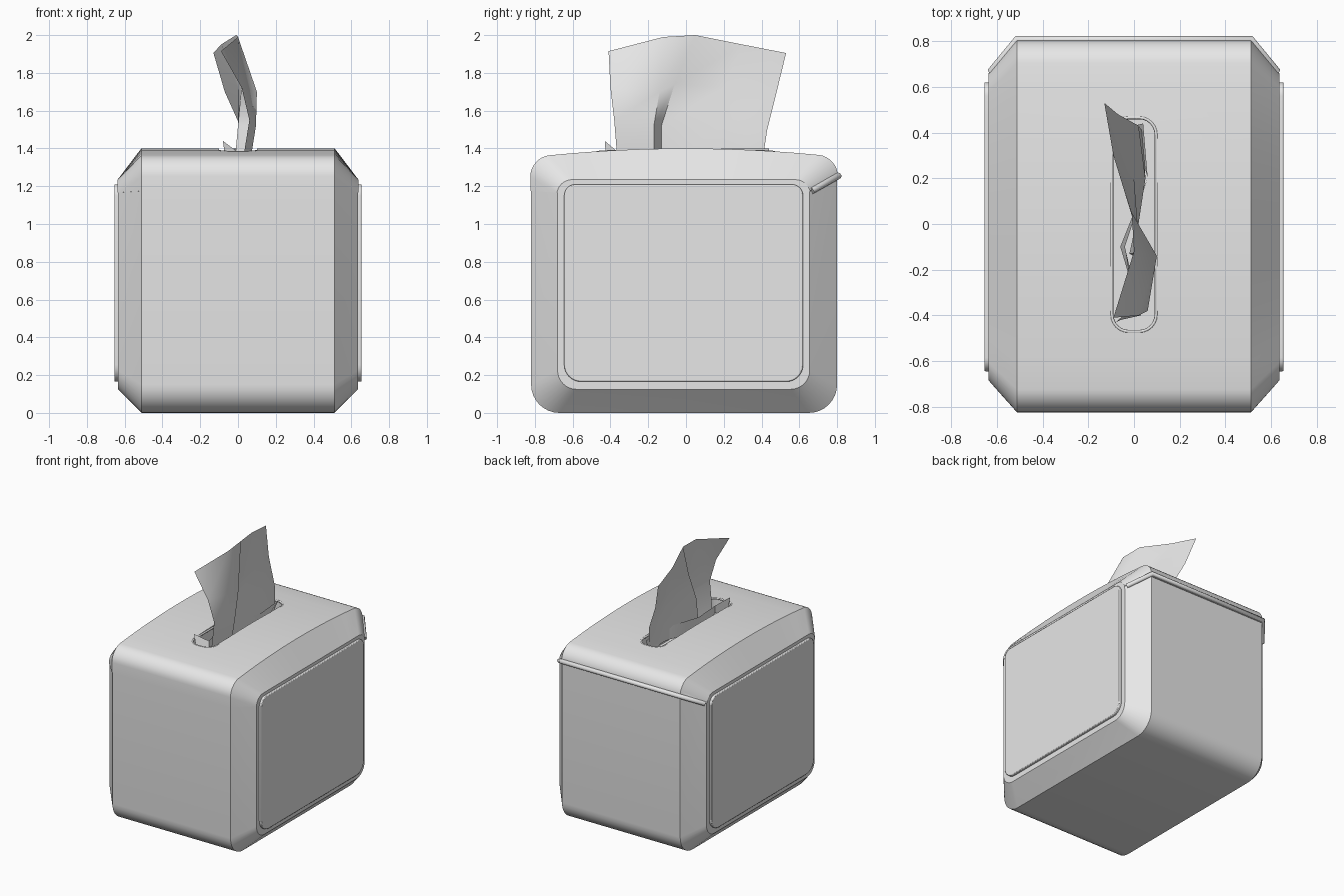
import bpy, bmesh
from math import sin, cos, pi, radians
from mathutils import Vector

cube = bpy.data.objects.get("Cube")
if cube:
    bpy.data.objects.remove(cube)

grey = bpy.data.materials.new("light grey")
grey.use_nodes = True
grey.diffuse_color = (0.8, 0.8, 0.8, 1)
grey.node_tree.nodes["Principled BSDF"].inputs["Base Color"].default_value = (0.8, 0.8, 0.8, 1)


def finish(ob, angle=30):
    ob.data.materials.append(grey)
    bpy.ops.object.select_all(action='DESELECT')
    ob.select_set(True)
    bpy.context.view_layer.objects.active = ob
    if ob.type == 'MESH' and angle:
        bpy.ops.object.shade_smooth_by_angle(angle=radians(angle))
    return ob


def add_object(name, data):
    ob = bpy.data.objects.new(name, data)
    bpy.context.collection.objects.link(ob)
    return ob


def mesh_object(name, bm):
    bmesh.ops.recalc_face_normals(bm, faces=bm.faces)
    me = bpy.data.meshes.new(name)
    bm.to_mesh(me)
    bm.free()
    return add_object(name, me)


def rounded(a0, a1, b0, b1, r_low, r_high, crown=0, seg=8, mids=12):
    """Rounded rectangle with an optionally crowned upper edge."""
    pts = []
    corners = [(a0 + r_low, b0 + r_low, r_low, 2), (a1 - r_low, b0 + r_low, r_low, 3),
               (a1 - r_high, b1 - r_high, r_high, 0), (a0 + r_high, b1 - r_high, r_high, 1)]
    for a, b, r, quarter in corners:
        if quarter == 1:
            pts += [(a1 - r - (a1 - a0 - 2 * r) * i / mids, b1) for i in range(1, mids)]
        for i in range(seg + 1):
            t = (quarter + i / seg) * pi / 2
            pts.append((a + r * cos(t), b + r * sin(t)))
    middle = (b0 + b1) / 2
    return [(a, b - crown * (a / 0.8) ** 2 if b > middle else b) for a, b in pts]


def loft(rings):
    """Skin a list of matching rings and cap both ends."""
    bm = bmesh.new()
    loops = [[bm.verts.new(p) for p in ring] for ring in rings]
    n = len(loops[0])
    for a, b in zip(loops, loops[1:]):
        for i in range(n):
            bm.faces.new((a[i], a[(i + 1) % n], b[(i + 1) % n], b[i]))
    bm.faces.new(loops[0])
    bm.faces.new(loops[-1])
    return bm


def box_part(height, keep_upper):
    outer = rounded(-0.82, 0.8, 0, 1.4, 0.15, 0.1, 0.045)
    inner = rounded(-0.68, 0.655, 0.125, 1.235, 0.1, 0.08)
    bm = loft([[(x, y, z) for y, z in ring] for x, ring in
               ((-0.635, inner), (-0.51, outer), (0.51, outer), (0.635, inner))])
    cut = bmesh.ops.bisect_plane(bm, geom=bm.verts[:] + bm.edges[:] + bm.faces[:],
                                 plane_co=(0, 0, height), plane_no=(0, 0, 1),
                                 clear_inner=keep_upper, clear_outer=not keep_upper)
    edges = [e for e in cut['geom_cut'] if isinstance(e, bmesh.types.BMEdge)]
    bmesh.ops.holes_fill(bm, edges=edges)
    return bm


# Lower box
finish(mesh_object("box_body", box_part(1.24, False)))

# Lid, slightly proud of the box, with its lower edge rising at the back
bm = box_part(1.165, True)
for v in bm.verts:
    if v.co.z < 1.17:
        if v.co.y > 0.62:
            v.co.z += 0.4 * (v.co.y - 0.62)
        elif v.co.y < -0.66:
            v.co.z += 0.06 * (-0.66 - v.co.y)
    v.co.x *= 1.004
    v.co.y *= 1.005
lid = mesh_object("lid", bm)

# Slot through the lid
slot = rounded(-0.1, 0.1, -0.475, 0.47, 0.075, 0.075, seg=6)
cutter = mesh_object("slot_cutter", loft([[(x, y, z) for x, y in slot] for z in (1.25, 1.6)]))
cutter.hide_render = True
cutter.hide_viewport = True
hole = lid.modifiers.new("slot", 'BOOLEAN')
hole.operation = 'DIFFERENCE'
hole.solver = 'EXACT'
hole.object = cutter
finish(lid)


def tube(name, points, radius, closed):
    cu = bpy.data.curves.new(name, 'CURVE')
    cu.dimensions = '3D'
    cu.bevel_depth = radius
    cu.bevel_resolution = 2
    cu.use_fill_caps = True
    sp = cu.splines.new('POLY')
    sp.points.add(len(points) - 1)
    for p, co in zip(sp.points, points):
        p.co = (*co, 1)
    sp.use_cyclic_u = closed
    return finish(add_object(name, cu))


# Slot edging and the lid's rear lip
tube("slot_rim", [(x * 0.97, y * 0.99, 1.396 - 0.045 * (y / 0.8) ** 2) for x, y in slot], 0.007, True)
tube("rear_lip", [(-0.625, 0.665, 1.175), (-0.51, 0.807, 1.255),
                  (0.51, 0.807, 1.255), (0.625, 0.665, 1.175)], 0.018, False)

# Raised side panels
panel = rounded(-0.645, 0.62, 0.165, 1.21, 0.09, 0.06)
for side, name in ((1, "left_panel"), (-1, "right_panel")):
    ob = mesh_object(name, loft([[(side * x, y, z) for y, z in panel] for x in (0.615, 0.655)]))
    bev = ob.modifiers.new("edge", 'BEVEL')
    bev.width = 0.006
    bev.segments = 2
    finish(ob)


def sheet(name, rows, angle):
    bm = bmesh.new()
    grid = [[bm.verts.new(p) for p in row] for row in rows]
    for a, b in zip(grid, grid[1:]):
        for i in range(len(a) - 1):
            bm.faces.new((a[i], a[i + 1], b[i + 1], b[i]))
    return finish(mesh_object(name, bm), angle)


# Pulled-up tissue, twisted along its height
sheet("tissue", [
    [(0.02, -0.36, 1.3), (0.06, -0.17, 1.3), (-0.02, -0.13, 1.3), (0.05, 0.2, 1.3), (0.04, 0.4, 1.3)],
    [(0.06, -0.38, 1.55), (0.095, -0.17, 1.52), (0.0, -0.13, 1.52), (0.05, 0.2, 1.52), (0.02, 0.43, 1.5)],
    [(0.02, -0.4, 1.72), (0.1, -0.14, 1.7), (0.02, -0.06, 1.74), (0.0, 0.2, 1.72), (-0.07, 0.48, 1.7)],
    [(-0.09, -0.41, 1.915), (0.0, -0.12, 1.99), (-0.01, 0.05, 2.0), (-0.09, 0.3, 1.95), (-0.13, 0.53, 1.905)],
], 50)

# Loose folds lying in the slot
sheet("tissue_folds", [
    [(-0.06, -0.42, 1.3), (0.03, -0.4, 1.3), (-0.06, -0.1, 1.3), (0.06, 0.2, 1.3), (0.0, 0.43, 1.3)],
    [(-0.08, -0.43, 1.44), (0.0, -0.36, 1.38), (-0.04, -0.1, 1.4), (0.06, 0.2, 1.4), (0.04, 0.44, 1.4)],
], 50)
